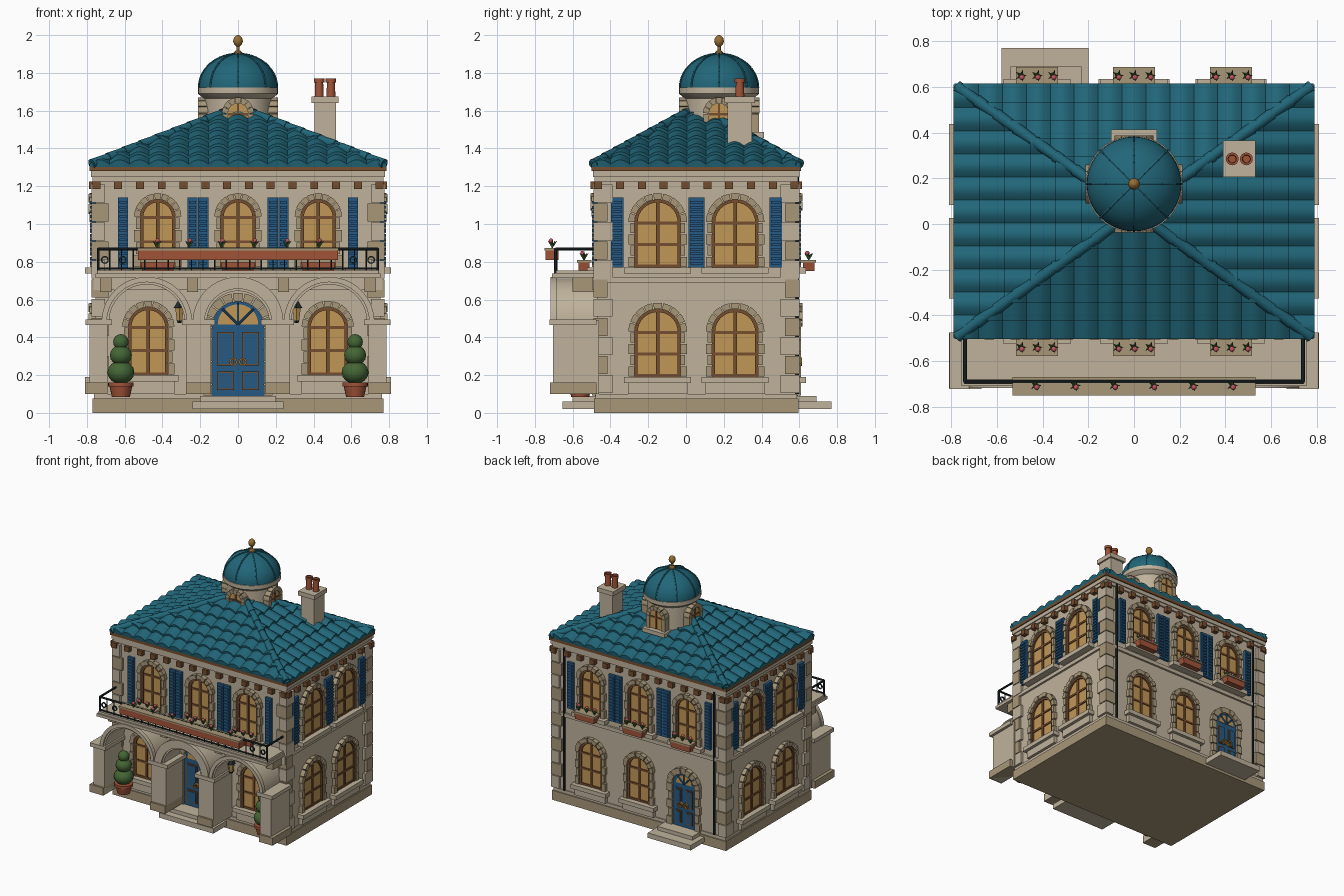
import bpy, bmesh
from math import pi, sin, cos, radians
from mathutils import Matrix, Vector

if "Cube" in bpy.data.objects:
    bpy.data.objects.remove(bpy.data.objects["Cube"])

COL = dict(stone=(190, 177, 154), trim=(166, 150, 120), roof=(38, 102, 120), blue=(42, 90, 130), wood=(116, 78, 50),
           glass=(192, 150, 88), clay=(160, 84, 58), green=(70, 102, 56), iron=(38, 46, 48), gold=(150, 110, 56), pink=(190, 84, 96))
parts, mats = {}, {}
I = Matrix.Identity(4)
CY, HX, HY = .055, .755, .525          # house centre y, half sizes


def part(name, mat):
    return parts.setdefault((name, mat), bmesh.new())


def prism(name, mat, pts, y0, y1, M=I):
    """Extrude an x-z outline along y."""
    bm = part(name, mat)
    a = [bm.verts.new(M @ Vector((x, y0, z))) for x, z in pts]
    b = [bm.verts.new(M @ Vector((x, y1, z))) for x, z in pts]
    fs = [bm.faces.new(a), bm.faces.new(b[::-1])]
    for i in range(len(a)):
        j = (i + 1) % len(a)
        fs.append(bm.faces.new((a[j], a[i], b[i], b[j])))
    bmesh.ops.recalc_face_normals(bm, faces=fs)


def box(name, mat, x0, x1, y0, y1, z0, z1, M=I):
    prism(name, mat, [(x0, z0), (x1, z0), (x1, z1), (x0, z1)], y0, y1, M)


def arc(cx, cz, r, a0, a1, n=16):
    return [(cx + r * cos(a0 + (a1 - a0) * i / n), cz + r * sin(a0 + (a1 - a0) * i / n)) for i in range(n + 1)]


def arch(cx, w, z0, zs):
    return [(cx - w, z0), (cx + w, z0)] + arc(cx, zs, w, 0, pi)


def ring(name, mat, cx, cz, r0, r1, a0, a1, y0, y1, M=I, n=16):
    prism(name, mat, arc(cx, cz, r1, a0, a1, n) + arc(cx, cz, r0, a1, a0, n), y0, y1, M)


def tube(name, mat, a, b, r0, r1=None, n=8, M=I):
    a, b = M @ Vector(a), M @ Vector(b)
    T = Matrix.Translation((a + b) / 2) @ (b - a).to_track_quat('Z', 'Y').to_matrix().to_4x4()
    bmesh.ops.create_cone(part(name, mat), cap_ends=True, segments=n, radius1=r0,
                          radius2=r0 if r1 is None else r1, depth=(b - a).length, matrix=T)


def lathe(name, mat, prof, x, y, n=32):
    bm = part(name, mat)
    rows = [[bm.verts.new((x + r * cos(2 * pi * i / n), y + r * sin(2 * pi * i / n), z)) for i in range(n)] for r, z in prof]
    for p, q in zip(rows, rows[1:]):
        for i in range(n):
            bm.faces.new((p[i], p[(i + 1) % n], q[(i + 1) % n], q[i]))
    bm.faces.new(rows[0][::-1]); bm.faces.new(rows[-1])


def ball(name, mat, p, r, sz=1):
    bmesh.ops.create_uvsphere(part(name, mat), u_segments=14, v_segments=8, radius=r,
                              matrix=Matrix.Translation(p) @ Matrix.Diagonal((1, 1, sz, 1)))


def facade(k):                          # local -y points outward
    return Matrix.Translation((0, CY, 0)) @ Matrix.Rotation(k * pi / 2, 4, 'Z') @ Matrix.Translation((0, -(HY if k % 2 == 0 else HX), 0))


def surround(M, cx, z0, w, zs, t):
    """Arch stones and staggered jamb stones."""
    for i in range(9):
        g = pi / 9
        ring('arch_stones', 'trim', cx, zs, w, w + t, i * g + .02, (i + 1) * g - .02, -.03 - .006 * (i % 2), .01, M, 3)
    n = max(2, round((zs - z0) / .065))
    h = (zs - z0) / n
    for i in range(n):
        e = w + t - .01 * (i % 2)
        for s in (-1, 1):
            x = sorted((cx + s * w, cx + s * e))
            box('jamb_stones', 'trim', *x, -.028, .01, z0 + i * h + .003, z0 + i * h + h - .003, M)


def window(M, cx, z0, w, zt, low=False):
    zs = zt - w
    prism('window_glass', 'glass', arch(cx, w, z0, zs), -.006, .01, M)
    inner = [(cx + w - .016, z0)] + arc(cx, zs, w - .016, 0, pi) + [(cx - w + .016, z0)]
    prism('window_frame', 'wood', [(cx - w, z0)] + arc(cx, zs, w, pi, 0) + [(cx + w, z0)] + inner, -.018, .01, M)
    box('window_bars', 'wood', cx - .009, cx + .009, -.014, .01, z0, zt - .005, M)
    for f in (.0, .48, .96):
        z = z0 + f * (zs - z0)
        box('window_bars', 'wood', cx - w, cx + w, -.013, .01, z, z + .015, M)
    surround(M, cx, z0, w, zs, .033)
    box('window_sills', 'stone', cx - w - .055, cx + w + .055, -.055, .01, z0 - .033, z0, M)
    if low:
        box('sill_aprons', 'stone', cx - w - .035, cx + w + .035, -.03, .01, .1, z0 - .033, M)


def shutter(M, cx, hw):
    box('shutters', 'blue', cx - hw, cx + hw, -.02, .01, .77, 1.14, M)
    for i in range(14):
        z = .785 + i * .0248
        box('shutter_slats', 'blue', cx - hw + .008, cx + hw - .008, -.028, -.01, z, z + .014, M)


def door(M, cx, z0, w, zt):
    zs = zt - w
    prism('doors', 'blue', arch(cx, w, z0, zs), -.012, .01, M)
    prism('fanlights', 'glass', arc(cx, zs + .015, w - .03, 0, pi), -.017, 0, M)
    for a in (pi / 4, pi / 2, 3 * pi / 4):
        tube('fanlight_bars', 'blue', (cx, -.018, zs + .015), (cx + (w - .02) * cos(a), -.018, zs + .015 + (w - .02) * sin(a)), .006, M=M)
    for s in (-1, 1):
        for za, zb in ((z0 + .03, z0 + .13), (z0 + .16, zs - .025)):
            x = sorted((cx + s * .02, cx + s * (w - .025)))
            box('door_panel_trim', 'wood', *x, -.02, 0, za, zb, M)
            box('door_panels', 'blue', x[0] + .009, x[1] - .009, -.024, 0, za + .009, zb - .009, M)
        ring('door_knockers', 'gold', cx + s * .025, z0 + .18, .012, .022, 0, 1.99 * pi, -.035, -.015, M)
    surround(M, cx, z0, w, zs, .045)


def plant(x, y, z):
    tube('plant_stems', 'green', (x, y, z - .02), (x, y, z + .035), .004)
    for i in range(5):
        a = i * 2 * pi / 5
        tube('plant_leaves', 'green', (x, y, z + .01), (x + .024 * cos(a), y + .024 * sin(a), z + .035), .009, .001, 5)
    ball('flowers', 'pink', (x + .004, y - .008, z + .036), .012)


# --- walls, plinth, bands and eaves
def slab(name, mat, e, z0, z1):
    box(name, mat, -HX - e, HX + e, CY - HY - e, CY + HY + e, z0, z1)


slab('walls', 'stone', 0, .05, 1.29)
slab('plinth', 'trim', .016, 0, .075)
slab('plinth_top', 'stone', .008, .075, .1)
slab('string_course', 'stone', .016, .69, .72)
slab('cornice', 'stone', .014, 1.225, 1.25)
slab('frieze', 'stone', .022, 1.25, 1.28)
slab('eave_board', 'wood', .03, 1.28, 1.308)
for sx in (-1, 1):
    for sy in (-1, 1):
        for i in range(11):
            lx, ly = (.07, .055) if i % 2 else (.05, .08)
            x = sorted((sx * (HX + .02), sx * (HX - lx)))
            y = sorted((CY + sy * (HY + .02), CY + sy * (HY - ly)))
            box('quoins', 'trim' if i % 2 else 'stone', *x, *y, .105 + i * .101, .2 + i * .101)
for k in range(4):
    M, h = facade(k), (HX if k % 2 == 0 else HY)
    n = 14 if k % 2 == 0 else 10
    for i in range(n):
        x = (i / (n - 1) * 2 - 1) * (h - .005)
        box('eave_brackets', 'wood', x - .021, x + .021, -.035, .01, 1.185, 1.226, M)

# --- openings on each side
for k in (1, 3):
    M = facade(k)
    for cx in (-.205, .205):
        window(M, cx, .77, .122, 1.13)
        window(M, cx, .19, .122, .55, True)
    for cx, hw in ((-.42, .033), (0, .043), (.42, .033)):
        shutter(M, cx, hw)
for k in (0, 2):
    M = facade(k)
    for cx in (-.425, 0, .425):
        window(M, cx, .77, .092, 1.13)
        for s in (-1, 1):
            shutter(M, cx + s * .184, .027)
        # tapered boxes with soil
        prism('window_boxes', 'clay', [(cx - .082, .75), (cx + .082, .75), (cx + .09, .8), (cx - .09, .8)], -.1, -.04, M)
        box('window_box_soil', 'trim', cx - .092, cx + .092, -.108, -.03, .797, .81, M)
        for d in (-.07, 0, .07):
            plant(*(M @ Vector((cx + d, -.07, .81))))
F, B = facade(0), facade(2)
for cx in (-.475, .475):
    window(F, cx, .2, .105, .56, True)
for cx in (-.425, 0):
    window(B, cx, .19, .1, .55, True)
door(F, 0, .09, .137, .59)
door(B, .4, .09, .1, .52)
# steps
box('front_step', 'stone', -.24, .24, -.655, -.45, .02, .06)
box('front_step_upper', 'stone', -.2, .2, -.6, -.45, .06, .09)
box('back_step', 'stone', -.58, -.2, .56, .77, .02, .06)
box('back_step_upper', 'stone', -.54, -.23, .56, .69, .06, .09)
for x in (-.665, .665):
    tube('downpipes', 'iron', (x, -.01, .1), (x, -.01, 1.26), .009, M=B)

# --- porch: three barrel arches on deep piers, open between the curves
for cx, r in ((-.4825, .2), (0, .165), (.4825, .2)):
    ring('porch_arches', 'stone', cx, .48, r, .232, 0, pi, -.705, -.46, n=28)
    ring('porch_archivolts', 'stone', cx, .48, r + .012, .24, 0, pi, -.718, -.685, n=28)
for a, b in ((-.785, -.69), (-.275, -.143), (.143, .275), (.69, .785)):
    box('porch_piers', 'stone', a, b, -.705, -.46, .1, .49)
    box('pier_bases', 'trim', a - .025 * (a < -.7), b + .025 * (b > .7), -.72, -.475, .1, .16)
    box('pier_capitals', 'stone', a - .022, b + .022, -.722, -.475, .465, .495)
box('porch_wall_band', 'stone', -.765, .765, -.495, -.46, .65, .72)
for x in (-.7, -.2413, .2413, .7):
    box('balcony_corbels', 'trim', x - .03, x + .03, -.6, -.46, .64, .72)
box('balcony_slab', 'stone', -.755, .755, -.71, -.46, .715, .738)
box('balcony_floor', 'stone', -.745, .745, -.7, -.46, .735, .755)

# --- balcony railing, long planter
P = [(-.74, -.47), (-.74, -.69), (.74, -.69), (.74, -.47)]
for (ax, ay), (bx, by) in zip(P, P[1:]):
    tube('railing_top_rail', 'iron', (ax, ay, .867), (bx, by, .867), .008)
    if ay == by:
        tube('railing_lower_rail', 'iron', (ax, ay, .765), (bx, by, .765), .006)
    n = 24 if ay == by else 1
    for i in range(n + 1):
        x, y = ax + (bx - ax) * i / n, ay + (by - ay) * i / n
        tube('railing_bars', 'iron', (x, y, .74), (x, y, .867), .0085 if i in (0, n) else .004, n=6)
for x in (-.705, -.61, .61, .705):
    ring('railing_rings', 'iron', x, .81, .014, .021, 0, 1.99 * pi, -.695, -.685)
box('balcony_planter', 'clay', -.53, .53, -.745, -.675, .81, .865)
box('balcony_planter_soil', 'trim', -.533, .533, -.75, -.67, .86, .872)
for i in range(6):
    plant(-.43 + .172 * i, -.707, .875)

# --- topiary pots and lanterns
for s in (-1, 1):
    x, y = s * .62, -.56
    lathe('topiary_pots', 'clay', [(.048, .085), (.06, .14), (.068, .14), (.068, .162), (.05, .162)], x, y, 20)
    for z, r, q in ((.215, .073, .85), (.305, .06, .9), (.375, .042, 1)):
        ball('topiary', 'green', (x, y, z), r, q)
    x = s * .31
    tube('lantern_arms', 'iron', (x, -.47, .6), (x, -.53, .6), .006)
    tube('lantern_caps', 'iron', (x, -.53, .555), (x, -.53, .6), .036, .005, 6)
    tube('lantern_glass', 'glass', (x, -.53, .49), (x, -.53, .555), .016, .026, 6)
    tube('lantern_base', 'iron', (x, -.53, .475), (x, -.53, .49), .01, .018, 6)

# --- pyramid roof of barrel tiles, clipped along the hips
Z0, RISE, ROWS = 1.302, .3, 7
for k in range(4):
    E, R = (.785, .555) if k % 2 == 0 else (.555, .785)
    cols = 15 if k % 2 == 0 else 11
    bm, N = bmesh.new(), cols * 8
    for r in range(ROWS):
        lines = []
        for t, off in ((r / ROWS, 0), (r / ROWS - .008, .018), ((r + 1) / ROWS, .002)):
            lines.append([bm.verts.new((E * (2 * i / N - 1), -R * (1 - t),
                          Z0 + RISE * t + off + .022 * abs(sin(pi * i / 8)) * (off > 0))) for i in range(N + 1)])
        for p, q in zip(lines, lines[1:]):
            for i in range(N):
                bm.faces.new((p[i], p[i + 1], q[i + 1], q[i]))
    for s in (-1, 1):
        bmesh.ops.bisect_plane(bm, geom=bm.verts[:] + bm.edges[:] + bm.faces[:], plane_co=(0, 0, 0),
                               plane_no=(s * R, E, 0), clear_outer=True)
    bm.transform(Matrix.Translation((0, CY, 0)) @ Matrix.Rotation(k * pi / 2, 4, 'Z'))
    parts[('roof_tiles_' + ('front', 'right', 'back', 'left')[k], 'roof')] = bm
for sx in (-1, 1):
    for sy in (-1, 1):
        a, b = Vector((sx * .775, CY + sy * .547, Z0 + .016)), Vector((0, CY, Z0 + RISE + .014))
        for i in range(9):
            tube('hip_tiles', 'roof', a.lerp(b, i / 9), a.lerp(b, (i + 1.1) / 9), .027, .022, 12)

# --- domed cupola with four dormer windows
DY = .175
lathe('cupola_drum', 'stone', [(.18, 1.44), (.18, 1.665), (.195, 1.675), (.212, 1.69), (.212, 1.722), (.15, 1.722)], 0, DY, 40)
lathe('dome', 'roof', [(.207, 1.71)] + [(.207 * cos(i * pi / 24), 1.722 + .178 * sin(i * pi / 24)) for i in range(12)] + [(.01, 1.9)], 0, DY, 40)
for j in range(8):
    a = j * pi / 4
    pr = [Vector((.207 * cos(i * pi / 20) * cos(a), DY + .207 * cos(i * pi / 20) * sin(a), 1.722 + .179 * sin(i * pi / 20))) for i in range(11)]
    for p, q in zip(pr, pr[1:]):
        tube('dome_ribs', 'roof', p, q, .006, n=6)
lathe('finial', 'gold', [(.025, 1.895), (.022, 1.91), (.009, 1.92), (.009, 1.94), (.02, 1.95), (.026, 1.967), (.022, 1.985), (.01, 1.997), (.003, 2)], 0, DY, 16)
for k in range(4):
    M = Matrix.Translation((0, DY, 0)) @ Matrix.Rotation(k * pi / 2, 4, 'Z')
    prism('dormers', 'stone', arch(0, .065, 1.46, 1.585), -.2, -.1, M)
    prism('dormer_glass', 'glass', arch(0, .055, 1.49, 1.585), -.203, -.19, M)
    box('dormer_bars', 'wood', -.006, .006, -.208, -.19, 1.49, 1.635, M)
    box('dormer_bars', 'wood', -.055, .055, -.208, -.19, 1.575, 1.587, M)
    for i in range(7):
        ring('dormer_arch_stones', 'trim', 0, 1.585, .053, .085, i * pi / 7 + .02, (i + 1) * pi / 7 - .02, -.213, -.15, M, 3)
    for s in (-1, 1):
        box('dormer_jambs', 'trim', *sorted((s * .053, s * .083)), -.212, -.15, 1.47, 1.583, M)
    box('dormer_sills', 'stone', -.1, .1, -.238, -.12, 1.455, 1.487, M)

# --- chimney
box('chimney', 'stone', .405, .52, .22, .35, 1.38, 1.65)
box('chimney_cap', 'stone', .39, .533, .205, .365, 1.64, 1.675)
for x in (.43, .492):
    lathe('chimney_pots', 'clay', [(.024, 1.67), (.021, 1.75), (.028, 1.75), (.028, 1.77), (.018, 1.77), (.016, 1.72)], x, .285, 16)

# --- turn every part into an object
for (name, mat), bm in parts.items():
    if mat not in mats:
        mats[mat] = bpy.data.materials.new(mat)
        mats[mat].diffuse_color = [(c / 255) ** 2.2 for c in COL[mat]] + [1]
    me = bpy.data.meshes.new(name)
    bm.to_mesh(me); bm.free()
    me.materials.append(mats[mat])
    me.shade_smooth()
    me.set_sharp_from_angle(angle=radians(35))
    bpy.context.collection.objects.link(bpy.data.objects.new(name, me))

for m in bpy.data.materials:
    if m.users and not m.is_grease_pencil:
        m.use_nodes = True
        m.node_tree.nodes["Principled BSDF"].inputs["Base Color"].default_value = m.diffuse_color
